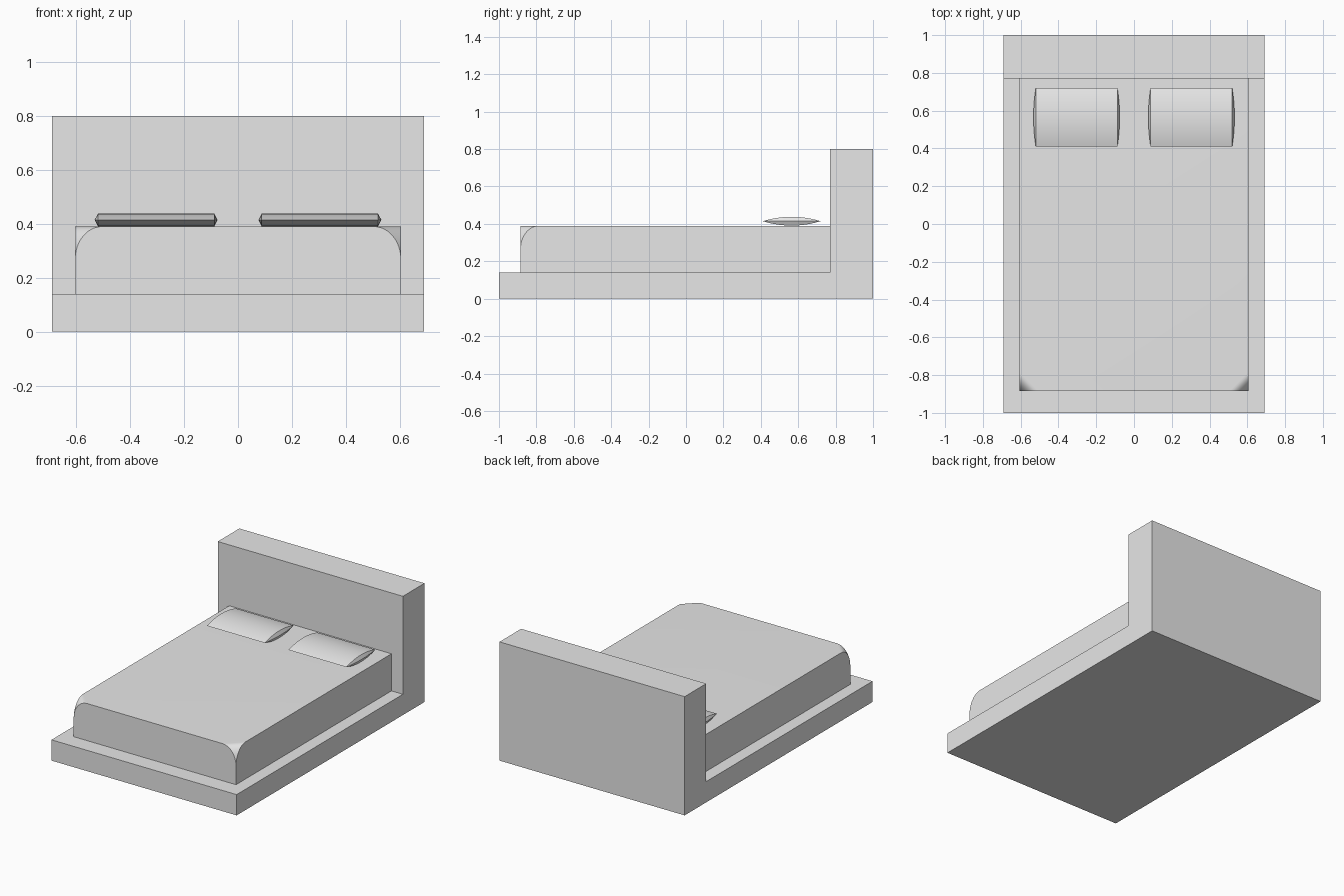
import bpy, bmesh, math

cube = bpy.data.objects.get("Cube")
if cube:
    bpy.data.objects.remove(cube, do_unlink=True)

grey = bpy.data.materials.new("light_grey")
grey.use_nodes = True
grey.diffuse_color = (0.8, 0.8, 0.8, 1)
grey.node_tree.nodes["Principled BSDF"].inputs["Base Color"].default_value = (0.8, 0.8, 0.8, 1)


def loft(name, rings, smooth=False):
    """Skin a list of equal-length closed rings and cap both ends."""
    bm = bmesh.new()
    loops = [[bm.verts.new(p) for p in ring] for ring in rings]
    count = len(rings[0])
    for a, b in zip(loops, loops[1:]):
        for i in range(count):
            j = (i + 1) % count
            bm.faces.new((a[i], a[j], b[j], b[i]))
    bm.faces.new(loops[0][::-1])
    bm.faces.new(loops[-1])
    bmesh.ops.remove_doubles(bm, verts=bm.verts, dist=0.0002)
    bmesh.ops.recalc_face_normals(bm, faces=bm.faces)
    mesh = bpy.data.meshes.new(name)
    bm.to_mesh(mesh)
    bm.free()
    mesh.materials.append(grey)
    obj = bpy.data.objects.new(name, mesh)
    bpy.context.collection.objects.link(obj)
    if smooth:
        bpy.ops.object.select_all(action="DESELECT")
        obj.select_set(True)
        bpy.context.view_layer.objects.active = obj
        bpy.ops.object.shade_smooth_by_angle(angle=math.radians(28))
    return obj


# Bed frame: base and headboard as one L-shaped profile across the width
HEAD_Y, BASE_Z = 0.77, 0.14
profile = [(-1, 0), (1, 0), (1, 0.8), (HEAD_Y, 0.8), (HEAD_Y, BASE_Z), (-1, BASE_Z)]
loft("bed_frame", [[(x, y, z) for y, z in profile] for x in (-0.69, 0.69)])

# Mattress: stacked outlines whose front corners round inward towards the top
W, FRONT, ROUND_Z, TOP_Z, CUT = 0.605, -0.885, 0.265, 0.39, 0.1


def outline(z, cut):
    return [(-W, HEAD_Y, z), (-W, FRONT + cut, z), (-W + cut, FRONT, z),
            (W - cut, FRONT, z), (W, FRONT + cut, z), (W, HEAD_Y, z)]


rings = [outline(BASE_Z, 0)]
STEPS = 12
for i in range(STEPS + 1):
    t = math.pi / 2 * i / STEPS
    rings.append(outline(ROUND_Z + (TOP_Z - ROUND_Z) * math.sin(t), CUT * (1 - math.cos(t))))
loft("mattress", rings, smooth=True)


# Pillows: lens section with slightly bulging pointed ends
def pillow(name, cx):
    half, bulge, depth, thick = 0.216, 0.012, 0.154, 0.0235
    cy, cz, steps = 0.565, 0.4145, 20
    sections = []
    for i in range(steps + 1):
        u = 2 * i / steps - 1
        h = thick * (1 - u * u)
        tip = half + bulge * (1 - u * u)
        y = cy + depth * u
        sections.append([(cx + x, y, cz + z) for x, z in
                         ((-half, h), (half, h), (tip, 0), (half, -h), (-half, -h), (-tip, 0))])
    # The first and last sections collapse to straight edges
    return loft(name, sections, smooth=True)


for side, cx in (("left", 0.304), ("right", -0.304)):
    pillow(side + "_pillow", cx)
